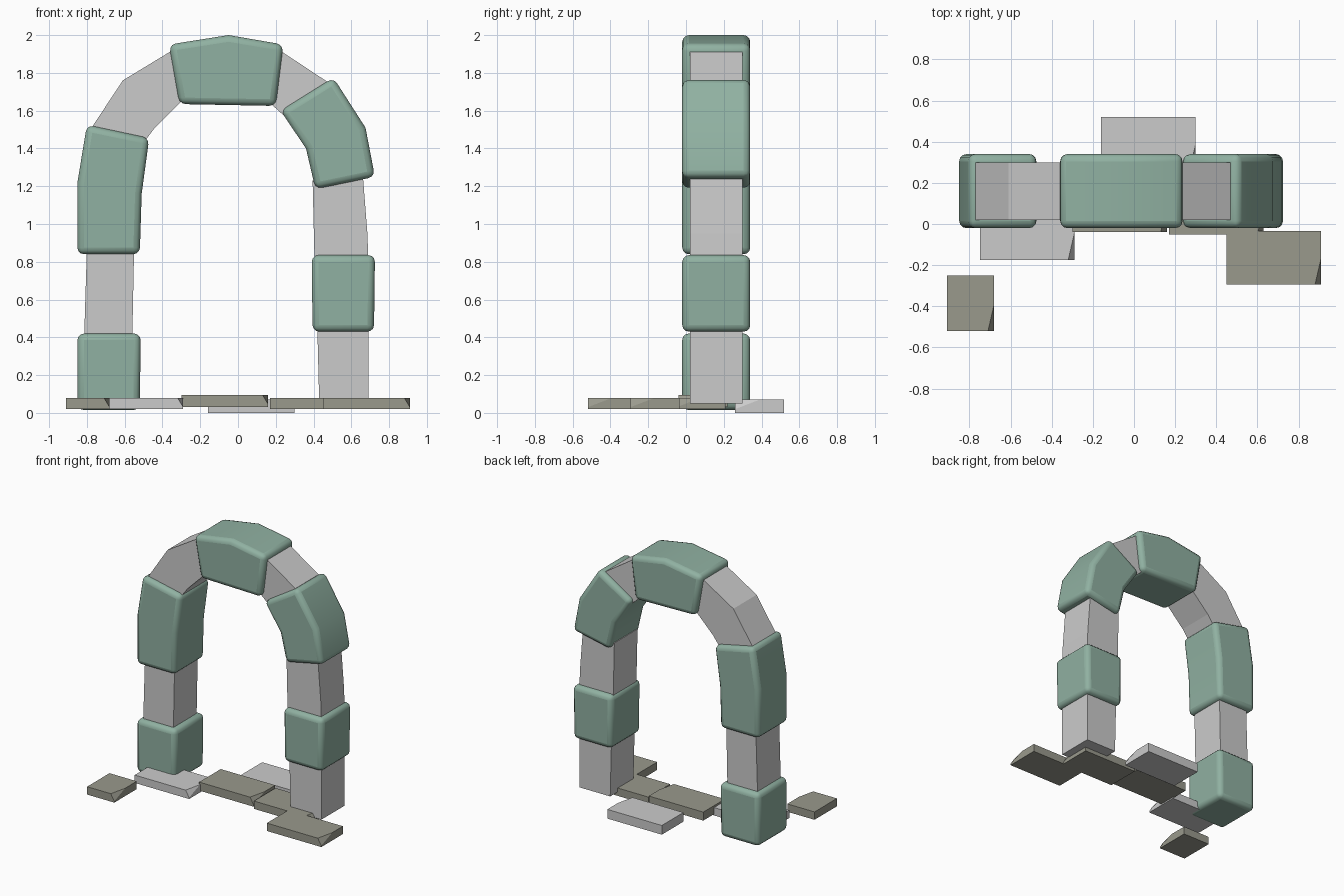
import bpy, bmesh
from mathutils import Vector

if "Cube" in bpy.data.objects:
    bpy.data.objects.remove(bpy.data.objects["Cube"])


def material(name, rgb):
    m = bpy.data.materials.new(name)
    m.diffuse_color = (*rgb, 1)
    m.use_nodes = True
    m.node_tree.nodes["Principled BSDF"].inputs["Base Color"].default_value = m.diffuse_color
    return m


GREEN = material("green_stone", (0.28, 0.44, 0.36))
DARK = material("dark_paving", (0.32, 0.32, 0.265))


def finish(bm, name, mat):
    bmesh.ops.recalc_face_normals(bm, faces=bm.faces)
    me = bpy.data.meshes.new(name)
    bm.to_mesh(me)
    bm.free()
    ob = bpy.data.objects.new(name, me)
    bpy.context.collection.objects.link(ob)
    if mat:
        me.materials.append(mat)
    return ob


def block(name, profile, y0, y1, mat=None, bevel=0.0):
    """Front-view outline (x, z) extruded along y, optionally rounded."""
    bm = bmesh.new()
    face = bm.faces.new([bm.verts.new((x, y0, z)) for x, z in profile])
    ext = bmesh.ops.extrude_face_region(bm, geom=[face])
    verts = [v for v in ext["geom"] if isinstance(v, bmesh.types.BMVert)]
    bmesh.ops.translate(bm, verts=verts, vec=(0, y1 - y0, 0))
    ob = finish(bm, name, mat)
    if bevel:
        mod = ob.modifiers.new("rounding", "BEVEL")
        mod.width, mod.segments = bevel, 3
        mod.limit_method, mod.angle_limit = "ANGLE", 0.6
        bpy.context.view_layer.objects.active = ob
        ob.select_set(True)
        bpy.ops.object.shade_smooth_by_angle(angle=0.7)
        ob.select_set(False)


def slab(name, x0, x1, y0, y1, z0, z1, mat=None):
    """Flat paving stone with one chipped front corner."""
    bm = bmesh.new()
    bmesh.ops.create_cube(bm, size=1)
    for v in bm.verts:
        v.co = (x1 if v.co.x > 0 else x0, y1 if v.co.y > 0 else y0, z1 if v.co.z > 0 else z0)
    a, b, c = Vector((x1, y0 + 0.13, z1)), Vector((x1 - 0.03, y0, z1)), Vector((x1, y0, z1 - 0.05))
    n = (b - a).cross(c - a)
    if n.dot(Vector((x1, y0, z1)) - a) < 0:
        n = -n
    cut = bmesh.ops.bisect_plane(bm, geom=bm.verts[:] + bm.edges[:] + bm.faces[:],
                                 plane_co=a, plane_no=n, clear_outer=True)
    bmesh.ops.holes_fill(bm, edges=[e for e in bm.edges if e.is_boundary])
    finish(bm, name, mat)


# Rounded green stones
GREEN_STONES = {
    "left_base_stone": [(-.85, .015), (-.52, .015), (-.515, .42), (-.85, .42)],
    "left_shoulder_stone": [(-.85, .84), (-.52, .84), (-.51, 1.16), (-.47, 1.455),
                            (-.80, 1.525), (-.85, 1.22)],
    "keystone": [(-.31, 1.635), (.20, 1.625), (.24, 1.95), (-.05, 2.0), (-.365, 1.95)],
    "right_shoulder_stone": [(.41, 1.185), (.725, 1.25), (.675, 1.51), (.505, 1.775),
                             (.225, 1.60), (.36, 1.40)],
    "right_middle_stone": [(.395, .43), (.72, .43), (.725, .835), (.39, .835)],
}
for name, profile in GREEN_STONES.items():
    block(name, profile, -0.02, 0.34, GREEN, 0.035)

# Flat-faced grey stones between them
GREY_STONES = {
    "left_column_stone": [(-.815, .38), (-.56, .38), (-.55, .87), (-.80, .87)],
    "left_arch_stone": [(-.77, 1.47), (-.50, 1.43), (-.44, 1.51), (-.29, 1.66),
                        (-.33, 1.93), (-.61, 1.76), (-.775, 1.51)],
    "right_arch_stone": [(.17, 1.64), (.28, 1.54), (.47, 1.70), (.47, 1.755), (.22, 1.92)],
    "right_column_stone": [(.405, .81), (.69, .81), (.685, .95), (.66, 1.27), (.395, 1.23)],
    "right_base_stone": [(.43, .05), (.69, .05), (.69, .45), (.42, .45)],
}
for name, profile in GREY_STONES.items():
    block(name, profile, 0.02, 0.30)

# Paving stones on the ground
slab("paving_far_left", -.91, -.68, -.52, -.25, .02, .08, DARK)
slab("paving_left", -.75, -.29, -.175, .09, .02, .08)
slab("paving_middle", -.30, .16, -.04, .22, .03, .095, DARK)
slab("paving_right", .17, .63, -.05, .21, .02, .08, DARK)
slab("paving_far_right", .45, .91, -.295, -.035, .02, .08, DARK)
slab("paving_back", -.16, .30, .26, .52, 0, .07)
